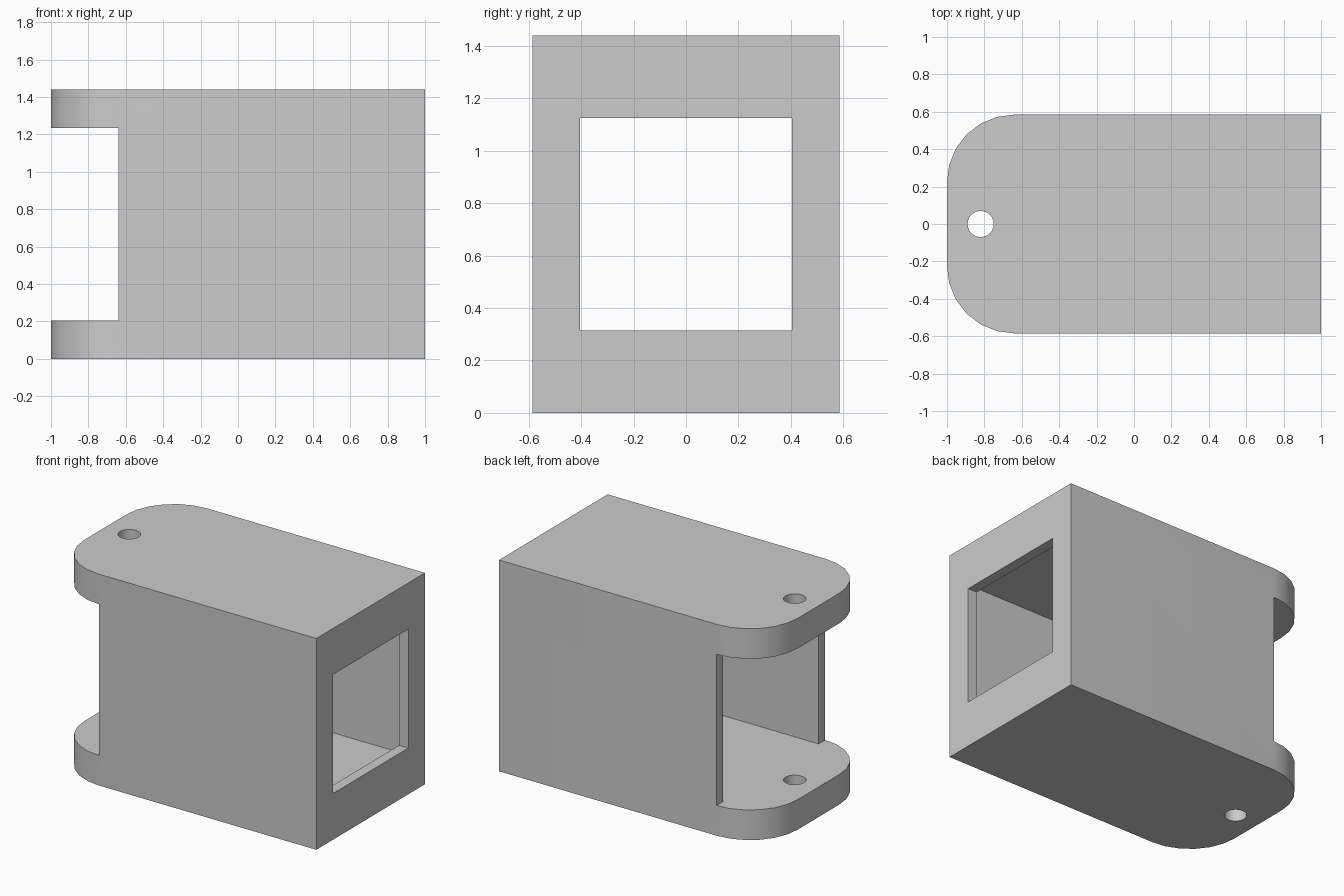
import bpy
import bmesh
from math import cos, sin, radians, tau

cube = bpy.data.objects.get("Cube")
if cube:
    bpy.data.objects.remove(cube, do_unlink=True)

# Main dimensions
HALF_X, HALF_Y, HEIGHT = 1.0, 0.585, 1.44
PLATE, WALL = 0.205, 0.07
RADIUS = 0.36
INNER_Y = HALF_Y - WALL
INNER_X = HALF_X - WALL
ARC_X, ARC_Y = RADIUS - HALF_X, HALF_Y - RADIUS
WINDOW = 0.405
MID = HEIGHT / 2

grey = bpy.data.materials.new("plain_grey")
grey.use_nodes = True
colour = (0.6, 0.6, 0.6, 1)
grey.diffuse_color = colour
grey.node_tree.nodes["Principled BSDF"].inputs["Base Color"].default_value = colour


def prism(name, outline, z0, z1):
    """Extrude a plan outline from z0 to z1."""
    bm = bmesh.new()
    face = bm.faces.new([bm.verts.new((x, y, z0)) for x, y in outline])
    top = bmesh.ops.extrude_face_region(bm, geom=[face])["geom"]
    bmesh.ops.translate(bm, vec=(0, 0, z1 - z0),
                        verts=[v for v in top if isinstance(v, bmesh.types.BMVert)])
    bmesh.ops.recalc_face_normals(bm, faces=bm.faces)
    mesh = bpy.data.meshes.new(name)
    bm.to_mesh(mesh)
    bm.free()
    mesh.materials.append(grey)
    obj = bpy.data.objects.new(name, mesh)
    bpy.context.collection.objects.link(obj)
    return obj


def mirrored(half):
    """Close an outline by reflecting its +y half."""
    return half + [(x, -y) for x, y in reversed(half)]


# Solid block with two rounded corners
corner = [(ARC_X - RADIUS * cos(radians(a)), ARC_Y + RADIUS * sin(radians(a)))
          for a in range(0, 91, 15)]
housing = prism("housing", mirrored(corner + [(HALF_X, HALF_Y)]), 0, HEIGHT)

# Inner chamber joined to the open notch between the two lugs
chamber = mirrored([(-1.2, 0.8), (ARC_X, 0.8), (ARC_X, INNER_Y), (INNER_X, INNER_Y)])
# Square end window and round pin hole
window = mirrored([(0.5, WINDOW), (1.2, WINDOW)])
pin = [(-0.82 + 0.07 * cos(tau * i / 24), 0.07 * sin(tau * i / 24)) for i in range(24)]

cutters = [
    prism("chamber_cutter", chamber, PLATE, HEIGHT - PLATE),
    prism("window_cutter", window, MID - WINDOW, MID + WINDOW),
    prism("pin_hole_cutter", pin, -0.1, HEIGHT + 0.1),
]

bpy.ops.object.select_all(action="DESELECT")
bpy.context.view_layer.objects.active = housing
housing.select_set(True)
for cutter in cutters:
    cutter.hide_render = True
    mod = housing.modifiers.new(cutter.name, "BOOLEAN")
    mod.operation = "DIFFERENCE"
    mod.solver = "EXACT"
    mod.object = cutter
    bpy.ops.object.modifier_apply(modifier=mod.name)
    bpy.data.objects.remove(cutter, do_unlink=True)

bpy.ops.object.shade_smooth_by_angle(angle=radians(30))
